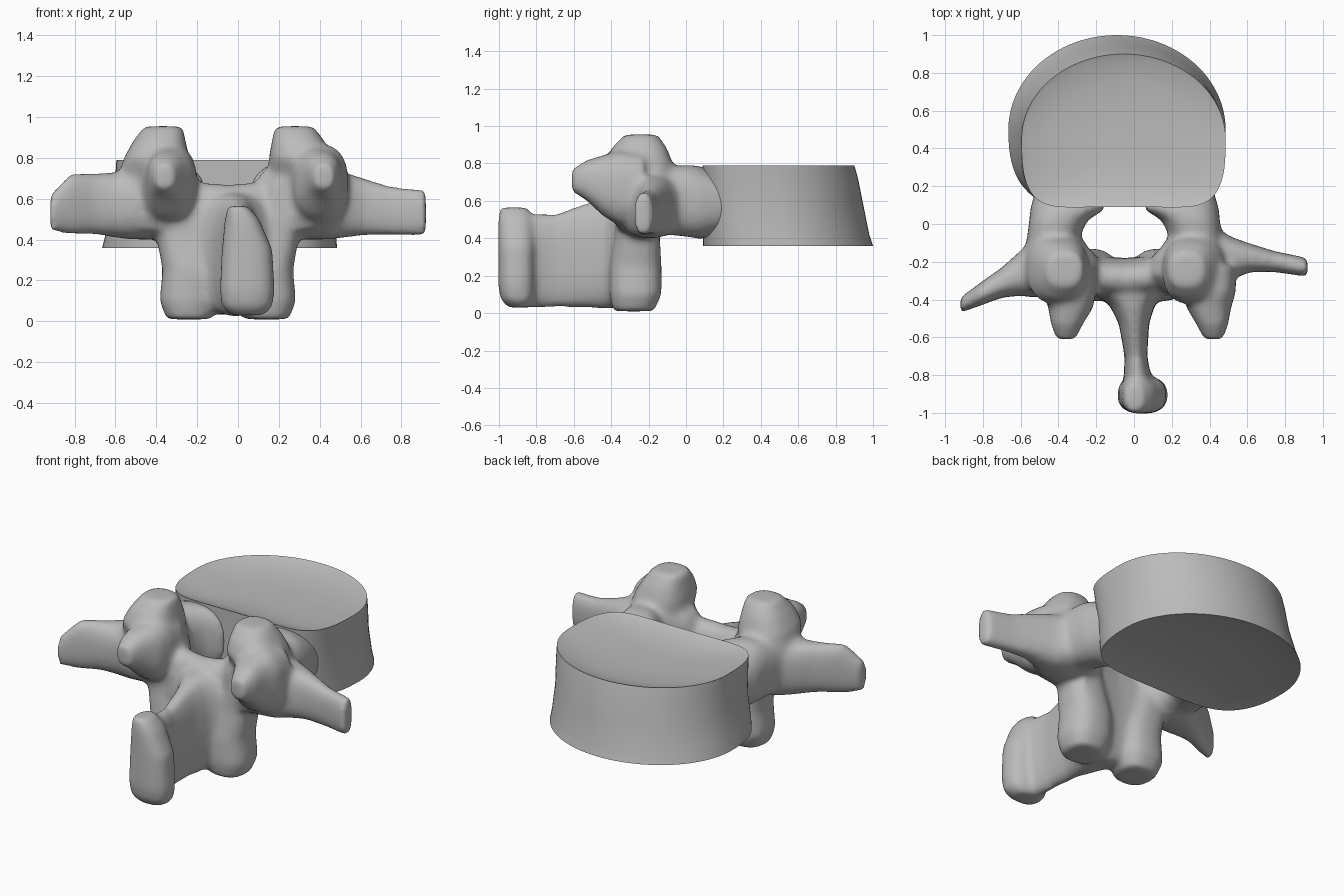
import bpy, bmesh
from math import sin, cos, pi

cube = bpy.data.objects.get("Cube")
if cube:
    bpy.data.objects.remove(cube, do_unlink=True)

bone = bpy.data.materials.new("grey_bone")
bone.use_nodes = True
GREY = (0.5, 0.5, 0.5, 1)
bone.diffuse_color = GREY
bone.node_tree.nodes["Principled BSDF"].inputs["Base Color"].default_value = GREY


def signed_power(value, power):
    return abs(value) ** power * (1 if value >= 0 else -1)


def add_object(name, bm):
    bmesh.ops.recalc_face_normals(bm, faces=bm.faces)
    mesh = bpy.data.meshes.new(name)
    bm.to_mesh(mesh)
    bm.free()
    mesh.materials.append(bone)
    obj = bpy.data.objects.new(name, mesh)
    bpy.context.collection.objects.link(obj)
    return obj


def skin(bm, rings):
    for low, high in zip(rings, rings[1:]):
        for i in range(len(low)):
            j = (i + 1) % len(low)
            bm.faces.new((low[i], low[j], high[j], high[i]))


def loft(name, axis, rows, power=0.8, sides=24):
    """Rounded rings set square to an axis; each row is x, y, z and two radii."""
    first, second = [k for k in range(3) if k != axis]
    bm = bmesh.new()
    rings = []
    for row in rows:
        ring = []
        for i in range(sides):
            angle = 2 * pi * i / sides
            point = list(row[:3])
            point[first] += row[3] * signed_power(cos(angle), power)
            point[second] += row[4] * signed_power(sin(angle), power)
            ring.append(bm.verts.new(point))
        rings.append(ring)
    skin(bm, rings)
    bm.faces.new(rings[0])
    bm.faces.new(rings[-1])
    return add_object(name, bm)


def pair(name, axis, middle, rows):
    """The same loft on both sides of a middle line."""
    return [loft(name + label, axis,
                 [(middle + side * r[0],) + r[1:] for r in rows])
            for side, label in ((1, "_left"), (-1, "_right"))]


# Drum-shaped body: round front, flattened back and dished ends
def body_ring(bm, z, x_mid, x_rad, y_mid, square, scale=1, sides=96):
    ring = []
    for i in range(sides):
        c, s = cos(2 * pi * i / sides), sin(2 * pi * i / sides)
        if s > 0:
            x, y = c * x_rad, s * y_mid
        else:
            x = signed_power(c, square) * x_rad
            y = -y_mid * abs(s) ** square + 0.09 * s ** 4
        ring.append(bm.verts.new((x_mid + x * scale, y_mid + y * scale, z)))
    return ring


bm = bmesh.new()
base = (-0.09, 0.575, 0.5, 0.8)
crown = (-0.055, 0.54, 0.45, 0.65)
rings = [body_ring(bm, 0.40, *base, 0.3),
         body_ring(bm, 0.39, *base, 0.7),
         body_ring(bm, 0.365, *base, 0.95),
         body_ring(bm, 0.36, *base),
         body_ring(bm, 0.42, -0.085, 0.565, 0.49, 0.76),
         body_ring(bm, 0.57, -0.07, 0.54, 0.475, 0.72),
         body_ring(bm, 0.72, -0.06, 0.54, 0.46, 0.67),
         body_ring(bm, 0.79, *crown),
         body_ring(bm, 0.78, *crown, 0.95),
         body_ring(bm, 0.755, *crown, 0.7),
         body_ring(bm, 0.745, *crown, 0.3)]
skin(bm, rings)
bm.faces.new(rings[0])
bm.faces.new(rings[-1])
body = add_object("vertebral_body", bm)
bpy.ops.object.select_all(action="DESELECT")
body.select_set(True)
bpy.context.view_layer.objects.active = body
bpy.ops.object.shade_smooth_by_angle(angle=0.6)

parts = []
# Pedicles flaring into the body around an oval canal
parts += pair("pedicle", 1, -0.05, [
    (.31, .22, .58, .15, .14), (.3, .08, .59, .2, .195), (.35, .02, .6, .155, .195),
    (.375, -.06, .6, .14, .185), (.36, -.12, .6, .165, .18), (.34, -.18, .6, .2, .18),
    (.34, -.27, .6, .22, .18), (.36, -.37, .59, .14, .14)])
# Upper joint processes, broad below, with a knob behind each
parts += pair("upper_process", 2, -0.045, [
    (.37, -.23, .5, .15, .16), (.37, -.22, .7, .17, .16), (.355, -.25, .8, .16, .18),
    (.34, -.25, .88, .13, .15), (.32, -.24, .955, .095, .09)])
parts += pair("rear_knob", 1, 0.03, [
    (.37, -.22, .66, .14, .19), (.37, -.36, .67, .14, .2), (.365, -.44, .68, .12, .165),
    (.385, -.53, .71, .085, .11), (.39, -.61, .71, .05, .06)])
# Lower joint processes
parts += pair("lower_process", 2, -0.05, [
    (.3, -.25, .62, .14, .12), (.22, -.26, .42, .13, .12), (.18, -.27, .25, .14, .14),
    (.19, -.27, .1, .145, .14), (.19, -.28, .01, .11, .11)])
# Plate closing the arch behind the canal
parts.append(loft("arch_plate", 0, [
    (-.34, -.24, .45, .1, .2), (-.18, -.28, .36, .11, .32), (-.05, -.29, .35, .11, .32),
    (.08, -.28, .36, .11, .32), (.24, -.24, .45, .1, .2)]))
# Rear spine flaring into the arch, with an upright thick tip
parts.append(loft("rear_spine", 1, [
    (-.03, -.25, .33, .28, .3), (-.02, -.36, .33, .2, .3), (-.01, -.43, .32, .12, .3),
    (0, -.53, .31, .08, .28), (.01, -.7, .28, .06, .25), (.02, -.83, .28, .075, .25),
    (.02, -.93, .29, .05, .25)]))
parts.append(loft("spine_tip", 2, [
    (0, -.92, .565, .05, .075), (.02, -.91, .5, .085, .095), (.045, -.905, .35, .125, .1),
    (.045, -.905, .15, .135, .1), (.045, -.9, .07, .125, .09), (.045, -.89, .03, .08, .06)]))
# Side wings, the right one swept back
parts.append(loft("left_wing", 0, [
    (.3, -.2, .57, .18, .17), (.45, -.19, .57, .16, .17), (.52, -.18, .57, .11, .16),
    (.62, -.18, .56, .075, .14), (.75, -.2, .54, .055, .12), (.92, -.23, .53, .05, .115)]))
parts.append(loft("right_wing", 0, [
    (-.38, -.2, .57, .18, .17), (-.53, -.23, .57, .16, .17), (-.6, -.26, .57, .12, .16),
    (-.7, -.31, .575, .08, .15), (-.82, -.375, .575, .06, .15), (-.92, -.43, .53, .04, .09)]))

# Fuse the parts into one smooth arch
bpy.ops.object.select_all(action="DESELECT")
for part in parts:
    part.select_set(True)
arch = parts[0]
bpy.context.view_layer.objects.active = arch
bpy.ops.object.join()
arch.name = "rear_arch"
fuse = arch.modifiers.new("fuse", "REMESH")
fuse.mode = "VOXEL"
fuse.voxel_size = 0.016
fuse.use_smooth_shade = True
soften = arch.modifiers.new("soften", "SMOOTH")
soften.factor = 0.5
soften.iterations = 16
